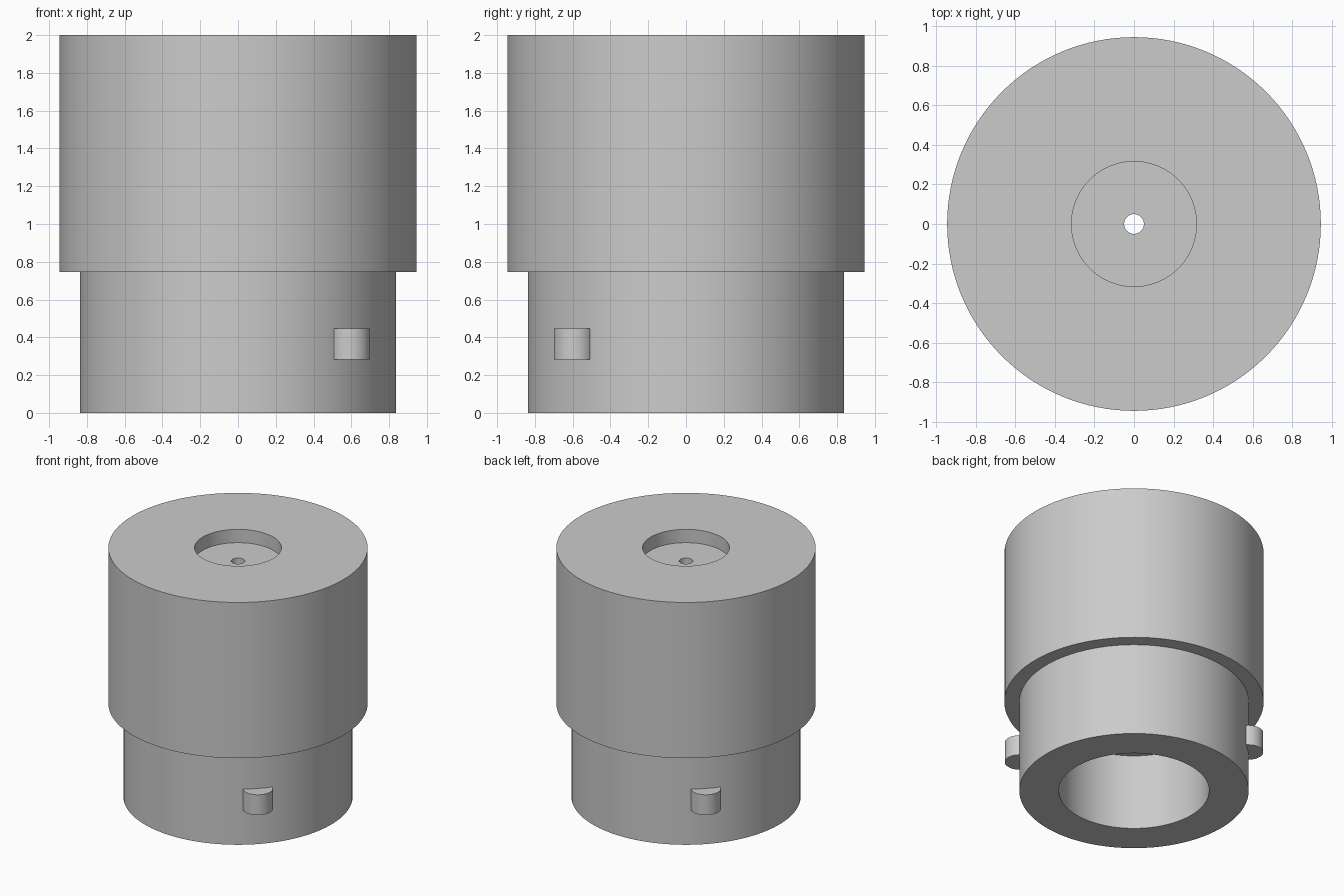
import bpy, bmesh, math
from mathutils import Vector

if "Cube" in bpy.data.objects:
    bpy.data.objects.remove(bpy.data.objects["Cube"], do_unlink=True)

grey = bpy.data.materials.new("plain grey")
grey.use_nodes = True
COLOUR = (0.6, 0.6, 0.6, 1)
grey.diffuse_color = COLOUR
grey.node_tree.nodes["Principled BSDF"].inputs["Base Color"].default_value = COLOUR


def lathe(name, profile, segments, location=(0, 0, 0)):
    """Turn a closed or axis-to-axis (radius, height) profile about z."""
    bm = bmesh.new()
    verts = [bm.verts.new((r, 0, z)) for r, z in profile]
    closed = min(r for r, z in profile) > 0
    edges = [bm.edges.new(pair) for pair in zip(verts, verts[1:])]
    if closed:
        edges.append(bm.edges.new((verts[-1], verts[0])))
    bmesh.ops.spin(bm, geom=verts + edges, cent=(0, 0, 0), axis=(0, 0, 1),
                   angle=math.tau, steps=segments, use_merge=True)
    bmesh.ops.remove_doubles(bm, verts=bm.verts, dist=1e-5)
    bmesh.ops.recalc_face_normals(bm, faces=bm.faces)
    mesh = bpy.data.meshes.new(name)
    bm.to_mesh(mesh)
    bm.free()
    mesh.materials.append(grey)
    obj = bpy.data.objects.new(name, mesh)
    obj.location = location
    bpy.context.collection.objects.link(obj)
    bpy.ops.object.select_all(action="DESELECT")
    obj.select_set(True)
    bpy.context.view_layer.objects.active = obj
    bpy.ops.object.shade_smooth_by_angle(angle=math.radians(30))
    return obj


# Stepped body: wide head, narrow neck, bore below, recess on top, vent through
HEAD_R, NECK_R, BORE_R, RECESS_R, VENT_R = 0.945, 0.836, 0.548, 0.316, 0.05
STEP_Z, BORE_Z, RECESS_Z, TOP_Z = 0.747, 0.61, 1.893, 2.0
lathe("stepped_body", [
    (BORE_R, 0), (NECK_R, 0), (NECK_R, STEP_Z), (HEAD_R, STEP_Z),
    (HEAD_R, TOP_Z), (RECESS_R, TOP_Z), (RECESS_R, RECESS_Z),
    (VENT_R, RECESS_Z), (VENT_R, BORE_Z), (BORE_R, BORE_Z)], 128)

# Two opposite locking lugs, half sunk into the neck
lug_r, lug_low, lug_high = HEAD_R - NECK_R, 0.283, 0.447
for name, angle in (("front_left_lug", -45), ("back_right_lug", 135)):
    a = math.radians(angle)
    centre = Vector((math.cos(a), math.sin(a), 0)) * NECK_R
    lathe(name, [(0, lug_low), (lug_r, lug_low), (lug_r, lug_high), (0, lug_high)],
          48, centre)
